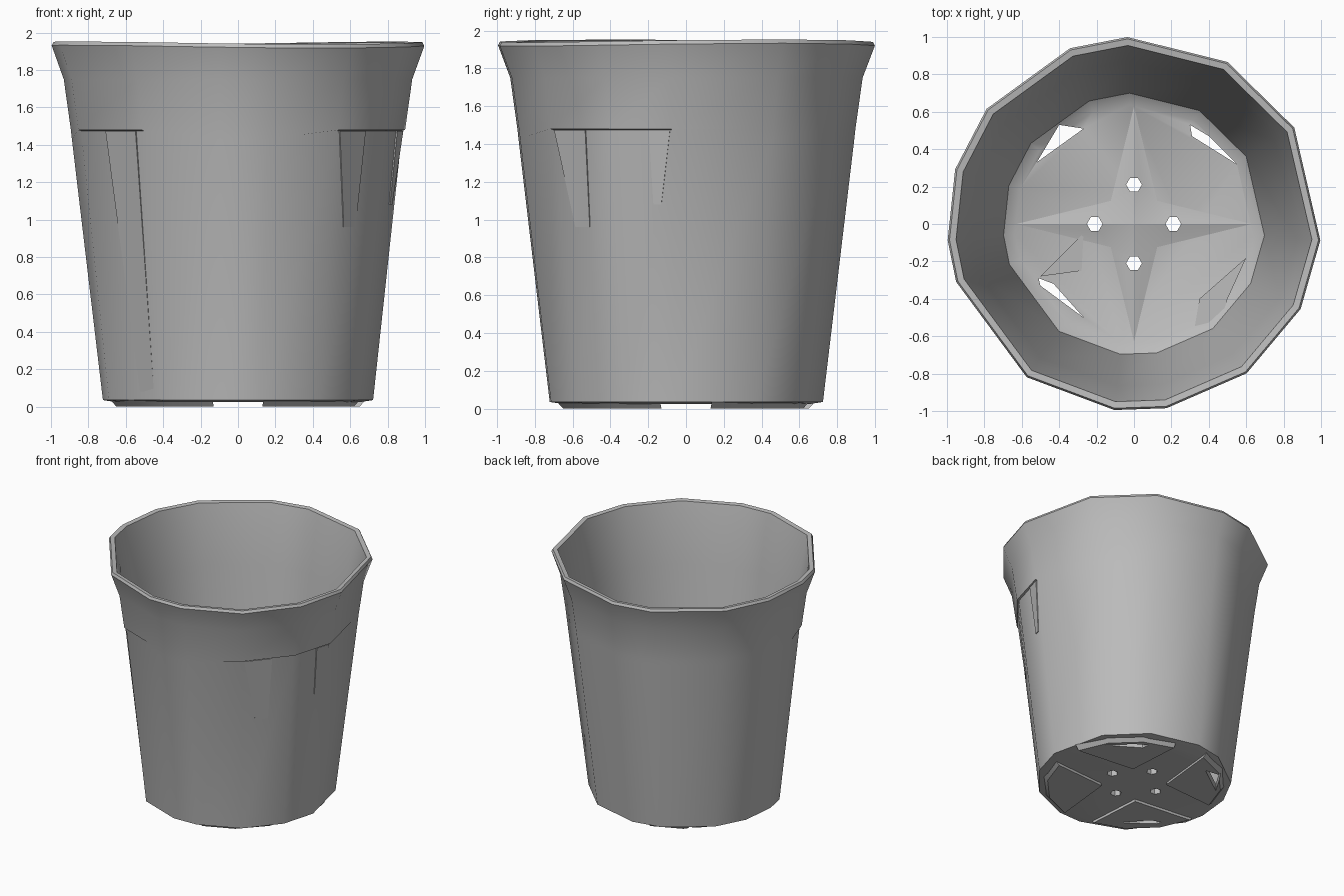
import bpy, bmesh
from math import radians, cos, sin, pi
from mathutils import Vector, Matrix

cube = bpy.data.objects.get("Cube")
if cube:
    bpy.data.objects.remove(cube, do_unlink=True)

grey = bpy.data.materials.new("grey plastic")
grey.use_nodes = True
grey.diffuse_color = (0.5, 0.5, 0.5, 1)
grey.node_tree.nodes["Principled BSDF"].inputs["Base Color"].default_value = (0.5, 0.5, 0.5, 1)

# Irregular corner angles shared by rim and body
ANGLES = [-5, 31, 60, 92, 110, 142, 163, 185, 198, 235, 264, 280, 307, 333]


def make(name, bm):
    bmesh.ops.recalc_face_normals(bm, faces=bm.faces)
    mesh = bpy.data.meshes.new(name)
    bm.to_mesh(mesh)
    bm.free()
    mesh.materials.append(grey)
    ob = bpy.data.objects.new(name, mesh)
    bpy.context.collection.objects.link(ob)
    return ob


def activate(ob):
    bpy.ops.object.select_all(action='DESELECT')
    ob.select_set(True)
    bpy.context.view_layer.objects.active = ob


def smooth(ob, angle):
    activate(ob)
    bpy.ops.object.shade_smooth_by_angle(angle=radians(angle))


def loft(bm, lower, upper):
    """Closed solid between two loops of equal length."""
    a = [bm.verts.new(p) for p in lower]
    b = [bm.verts.new(p) for p in upper]
    bm.faces.new(a)
    bm.faces.new(b)
    for i in range(len(a)):
        j = (i + 1) % len(a)
        bm.faces.new((a[i], a[j], b[j], b[i]))


def prism(bm, outline, z0, z1, grow=1.0):
    loft(bm, [(x, y, z0) for x, y in outline],
         [(x * grow, y * grow, z1) for x, y in outline])


def wall_point(angle, z, offset):
    """Point on the flat-sided outer wall."""
    r = 0.72 + 0.165 * (z - 0.03) / 1.44
    for a, b in zip(ANGLES, ANGLES[1:] + [ANGLES[0] + 360]):
        if a <= angle <= b:
            half = radians(b - a) / 2
            r *= cos(half) / cos(radians(angle - a) - half)
            break
    t = radians(angle)
    return ((r + offset) * cos(t), (r + offset) * sin(t), z)


# Pot: foot edge, tapered wall, partial collar step, flared rim, inner wall
profile = [(0.66, 0.025), (0.725, 0.035), (0.882, 1.475), (0.897, 1.48),
           (0.935, 1.75), (1.0, 1.925), (0.99, 1.945), (0.955, 1.94),
           (0.915, 1.75), (0.872, 1.46), (0.7, 0.1), (0.64, 0.06)]
STEP, CREST = 2, (5, 6, 7)
bm = bmesh.new()
rings = []
for k, (r, z) in enumerate(profile):
    ring = []
    for a in ANGLES:
        radius, height = r, z
        if k == STEP and a not in (198, 235, 307, 333, -5):
            radius, height = 0.8915, 1.43
        if k in CREST:
            height += 0.008 * sin(radians(a) * 2 + 0.6)
        ring.append(bm.verts.new((radius * cos(radians(a)), radius * sin(radians(a)), height)))
    rings.append(ring)
for lo, hi in zip(rings, rings[1:]):
    for i in range(len(ANGLES)):
        j = (i + 1) % len(ANGLES)
        bm.faces.new((lo[i], lo[j], hi[j], hi[i]))
bm.faces.new(rings[0])
bm.faces.new(rings[-1])
pot = make("pot_body", bm)

# Feet: four low pads between the drainage grooves
bm = bmesh.new()
pad = [(0.16, 0.18), (0.13, 0.62), (0.36, 0.54), (0.55, 0.36), (0.65, 0.13)]
for q in range(4):
    turned = [(Matrix.Rotation(q * pi / 2, 2) @ Vector(p)) for p in pad]
    prism(bm, turned, 0.0, 0.036, 1.05)
feet = make("feet", bm)

# Floor ridges: one low four-pointed star above the grooves
bm = bmesh.new()
star = []
for q in range(4):
    turn = Matrix.Rotation(q * pi / 2, 3, 'Z')
    star += [bm.verts.new(turn @ Vector(p)) for p in ((0.66, 0, 0.058), (0.13, 0.13, 0.058))]
apex = bm.verts.new((0, 0, 0.1))
for i, v in enumerate(star):
    bm.faces.new((v, star[(i + 1) % len(star)], apex))
bm.faces.new(star)
ridges = make("floor_ridges", bm)

# Drainage openings
bm = bmesh.new()
for q in range(4):
    cx, cy = 0.21 * cos(q * pi / 2), 0.21 * sin(q * pi / 2)
    prism(bm, [(cx + 0.042 * cos(i * pi / 3), cy + 0.042 * sin(i * pi / 3)) for i in range(6)], -0.2, 0.3)
slots = [[(-0.52, 0.33), (-0.4, 0.53), (-0.27, 0.51)],
         [(0.3, 0.53), (0.4, 0.47), (0.55, 0.32), (0.31, 0.47)],
         [(-0.51, -0.29), (-0.43, -0.32), (-0.27, -0.5), (-0.5, -0.33)]]
for slot in slots:
    prism(bm, slot, -0.2, 0.3)
cutter = make("drain_cutter", bm)
cutter.hide_render = True
for ob in (pot, feet, ridges):
    mod = ob.modifiers.new("drain", 'BOOLEAN')
    mod.operation = 'DIFFERENCE'
    mod.solver = 'EXACT'
    mod.object = cutter
    activate(ob)
    bpy.ops.object.modifier_apply(modifier=mod.name)
bpy.data.objects.remove(cutter, do_unlink=True)

# Tapered ribs breaking through the wall under the collar
bm = bmesh.new()
for top, bottom, z0 in (((213, 231), (221, 231), 0.08),
                        ((308, 322), (314, 321), 0.96),
                        ((347, 354.5), (348, 351), 1.08)):
    def corners(offset):
        return [wall_point(bottom[0], z0, offset), wall_point(bottom[1], z0, offset),
                wall_point(top[1], 1.473, offset), wall_point(top[0], 1.473, offset)]
    loft(bm, corners(-0.008), corners(0.004))
make("wall_ribs", bm)

# Tilted flaps on the floor
bm = bmesh.new()
for flap in ([(0.32, -0.58), (0.45, -0.56), (0.5, -0.4), (0.6, -0.18), (0.35, -0.4)],
             [(-0.27, -0.05), (-0.28, -0.25), (-0.5, -0.28)]):
    low = [Vector((x, y, 0.055)) for x, y in flap]
    high = [p + Vector((0, 0, 0.01 + 0.12 * abs(p.x - flap[0][0]))) for p in low]
    loft(bm, low, high)
make("floor_flaps", bm)

smooth(pot, 42)
smooth(feet, 30)
smooth(ridges, 20)
